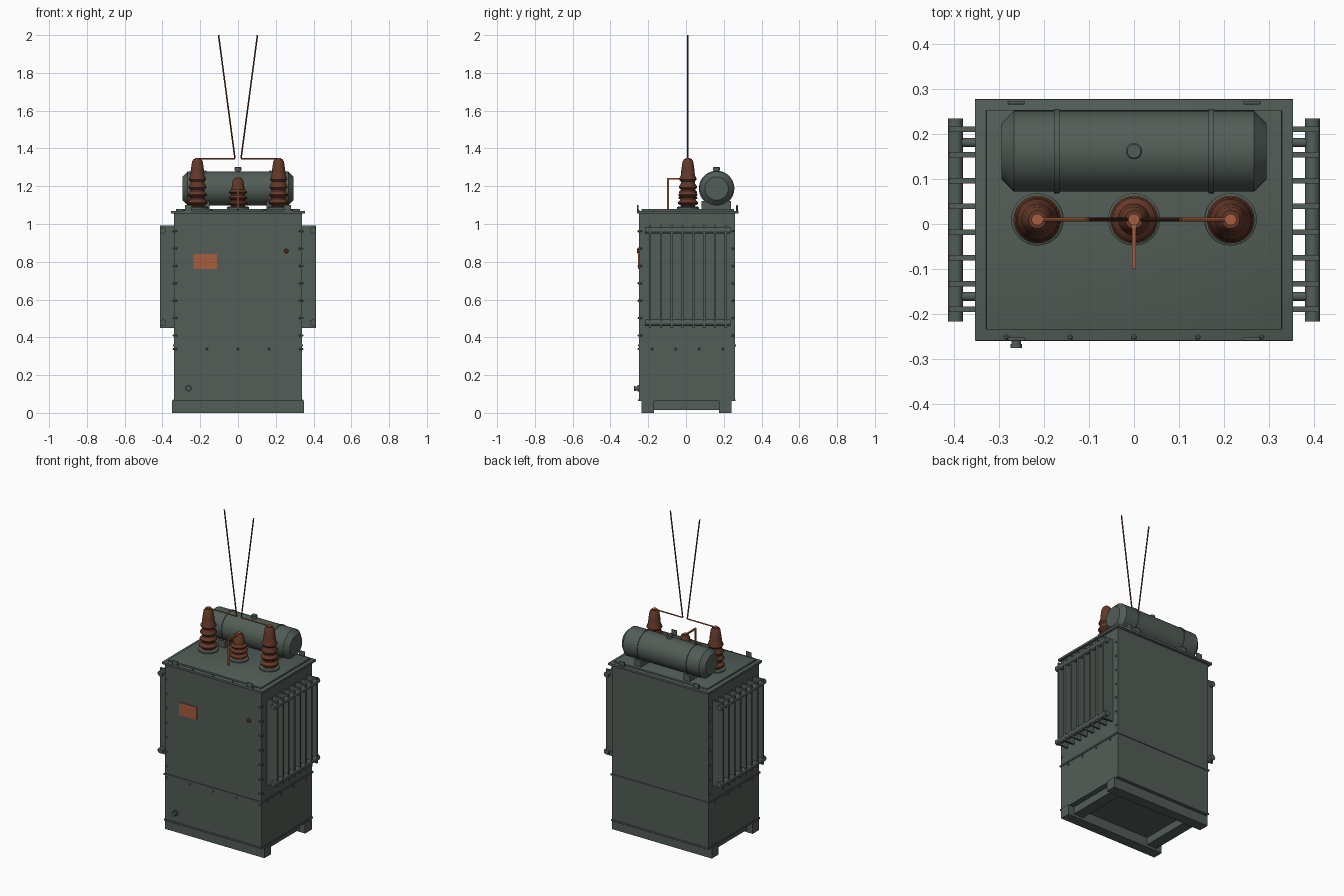
import bpy, bmesh, math
from mathutils import Vector

cube = bpy.data.objects.get("Cube")
if cube:
    bpy.data.objects.remove(cube)


def material(name, rgb):
    m = bpy.data.materials.new(name)
    m.use_nodes = True
    m.diffuse_color = (*rgb, 1)
    m.node_tree.nodes["Principled BSDF"].inputs["Base Color"].default_value = (*rgb, 1)
    return m


GREEN = material("green_paint", (0.085, 0.11, 0.095))
BROWN = material("brown_porcelain", (0.13, 0.04, 0.022))
COPPER = material("copper", (0.38, 0.11, 0.045))


def finish(name, bm, mat, smooth=False):
    bmesh.ops.recalc_face_normals(bm, faces=bm.faces)
    mesh = bpy.data.meshes.new(name)
    bm.to_mesh(mesh)
    bm.free()
    mesh.materials.append(mat)
    ob = bpy.data.objects.new(name, mesh)
    bpy.context.collection.objects.link(ob)
    if smooth:
        bpy.ops.object.select_all(action="DESELECT")
        ob.select_set(True)
        bpy.context.view_layer.objects.active = ob
        bpy.ops.object.shade_smooth_by_angle(angle=math.radians(35))
    return ob


def box(name, x, y, z, mat=GREEN, bevel=0.0):
    """Box from (min, max) ranges."""
    bm = bmesh.new()
    bmesh.ops.create_cube(bm, size=1)
    for v in bm.verts:
        v.co = Vector([(r[0] + r[1]) / 2 + c * (r[1] - r[0]) for c, r in zip(v.co, (x, y, z))])
    if bevel:
        bmesh.ops.bevel(bm, geom=bm.edges[:], offset=bevel, segments=2, affect="EDGES", profile=0.5)
    return finish(name, bm, mat, bevel > 0)


def lathe(name, profile, origin, axis=(0, 0, 1), mat=GREEN, sides=32):
    """Revolve (radius, height) points about an axis through origin, capped at both ends."""
    bm = bmesh.new()
    rot = Vector((0, 0, 1)).rotation_difference(Vector(axis))
    rings = []
    for r, h in profile:
        ring = []
        for i in range(sides):
            a = math.tau * i / sides
            p = Vector((r * math.cos(a), r * math.sin(a), h))
            ring.append(bm.verts.new(Vector(origin) + rot @ p))
        rings.append(ring)
    for a, b in zip(rings, rings[1:]):
        for i in range(sides):
            j = (i + 1) % sides
            bm.faces.new((a[i], a[j], b[j], b[i]))
    bm.faces.new(rings[0])
    bm.faces.new(rings[-1])
    return finish(name, bm, mat, True)


def rod(name, start, end, radius, mat=GREEN, sides=16):
    d = Vector(end) - Vector(start)
    return lathe(name, [(radius, 0), (radius, d.length)], start, d.normalized(), mat, sides)


def bolt(name, at, axis):
    return lathe(name, [(0.006, -0.002), (0.006, 0.003), (0.003, 0.006)], at, axis, GREEN, 8)


# Tank, seam and base
box("tank", (-0.34, 0.34), (-0.25, 0.26), (0.065, 1.058))
box("tank_seam", (-0.345, 0.345), (-0.255, 0.265), (0.352, 0.362))
box("base_rim", (-0.343, 0.343), (-0.253, 0.263), (0.062, 0.072))
for label, y in (("front", -0.202), ("back", 0.208)):
    box(label + "_skid", (-0.35, 0.35), (y - 0.033, y + 0.033), (0, 0.065))
for label, x in (("right", -0.275), ("left", 0.275)):
    box(label + "_cross_beam", (x - 0.035, x + 0.035), (-0.18, 0.185), (0.015, 0.065))

# Lid
box("lid", (-0.354, 0.354), (-0.26, 0.278), (1.055, 1.07), bevel=0.002)
box("lid_cover", (-0.329, 0.329), (-0.235, 0.254), (1.068, 1.08), bevel=0.002)
for x in (-0.262, 0.262):
    for y in (-0.256, 0.27):
        box("lifting_lug", (x - 0.019, x + 0.019), (y - 0.004, y + 0.004), (1.065, 1.1), bevel=0.002)
for i in range(5):
    bolt("lid_bolt", (-0.284 + 0.142 * i, -0.252, 1.07), (0, 0, 1))

# Bolts on the tank edges and seam
for s in (-1, 1):
    for i in range(7):
        z = 0.41 + 0.092 * i
        bolt("front_edge_bolt", (s * 0.328, -0.25, z), (0, -1, 0))
        for y in (-0.238, 0.248):
            bolt("side_edge_bolt", (s * 0.34, y, z), (s, 0, 0))
    for i in range(4):
        bolt("side_seam_bolt", (s * 0.34, -0.18 + 0.125 * i, 0.338), (s, 0, 0))
for i in range(5):
    bolt("front_seam_bolt", (-0.328 + 0.164 * i, -0.25, 0.338), (0, -1, 0))

# Radiators with fins, header pipes and stubs
for label, s in (("right", -1), ("left", 1)):
    for i in range(8):
        y = -0.19 + 0.0573 * i
        box(label + "_radiator_fin", sorted((s * 0.338, s * 0.412)), (y - 0.006, y + 0.006), (0.45, 0.992))
    for z in (0.477, 0.966):
        rod(label + "_header_pipe", (s * 0.397, -0.217, z), (s * 0.397, 0.235, z), 0.017, sides=20)
        for y in (-0.161, 0.181):
            rod(label + "_pipe_stub", (s * 0.335, y, z), (s * 0.397, y, z), 0.01)

# Nameplate, plug and drain valve
box("nameplate", (-0.235, -0.112), (-0.255, -0.248), (0.762, 0.842), COPPER)
lathe("sensor_plug", [(0.012, 0), (0.012, 0.006), (0.007, 0.01)], (0.255, -0.25, 0.857), (0, -1, 0), BROWN, 16)
lathe("drain_valve", [(0.017, 0), (0.017, 0.008), (0.011, 0.008), (0.011, 0.017), (0.013, 0.017), (0.013, 0.026)],
      (-0.262, -0.25, 0.13), (0, -1, 0), GREEN, 12)

# Conservator drum with bands, saddles and filler cap
lathe("conservator", [(0.062, -0.295), (0.09, -0.267), (0.09, 0.267), (0.062, 0.295)],
      (0, 0.162, 1.188), (1, 0, 0), sides=40)
for x in (-0.172, 0.172):
    lathe("conservator_band", [(0.094, -0.006), (0.094, 0.006)], (x, 0.162, 1.188), (1, 0, 0), sides=40)
    box("conservator_saddle", (x - 0.022, x + 0.022), (0.083, 0.238), (1.078, 1.122))
lathe("filler_cap", [(0.013, 0), (0.013, 0.018), (0.018, 0.018), (0.018, 0.033), (0.015, 0.036)], (0, 0.162, 1.266))


# Bushings: porcelain body with stacked sheds
def bushing(name, x, height, sheds, pitch):
    profile = [(0.042, 0.008)]
    for i in range(sheds):
        z = 0.02 + pitch * i
        r = 0.053 - 0.0025 * i
        profile += [(0.037, z), (r, z + pitch * 0.25), (r, z + pitch * 0.4), (0.037, z + pitch * 0.8)]
    profile += [(0.035, height - 0.065), (0.028, height - 0.018), (0.02, height - 0.006)]
    base = (x, 0.01, 1.078)
    lathe(name + "_flange", [(0.058, 0), (0.058, 0.01), (0.052, 0.014)], base)
    lathe(name, profile, base, mat=BROWN)
    lathe(name + "_terminal", [(0.013, height - 0.01), (0.013, height)], base, mat=COPPER, sides=16)


for label, x in (("right", -0.215), ("left", 0.215)):
    bushing(label + "_bushing", x, 0.272, 4, 0.042)
    inner = math.copysign(0.016, x)
    tip = math.copysign(0.103, x)
    rod(label + "_jumper", (x, 0.01, 1.346), (inner, 0.01, 1.346), 0.004, COPPER, 8)
    rod(label + "_line", (inner, 0.01, 1.346), (tip, 0.01, 2.0), 0.004, BROWN, 8)
bushing("middle_bushing", 0, 0.17, 3, 0.03)

# Grounding strap from the middle bushing to the lid
box("ground_bar", (-0.005, 0.005), (-0.1, 0.012), (1.235, 1.243), COPPER)
box("ground_post", (-0.005, 0.005), (-0.1, -0.09), (1.078, 1.243), COPPER)
